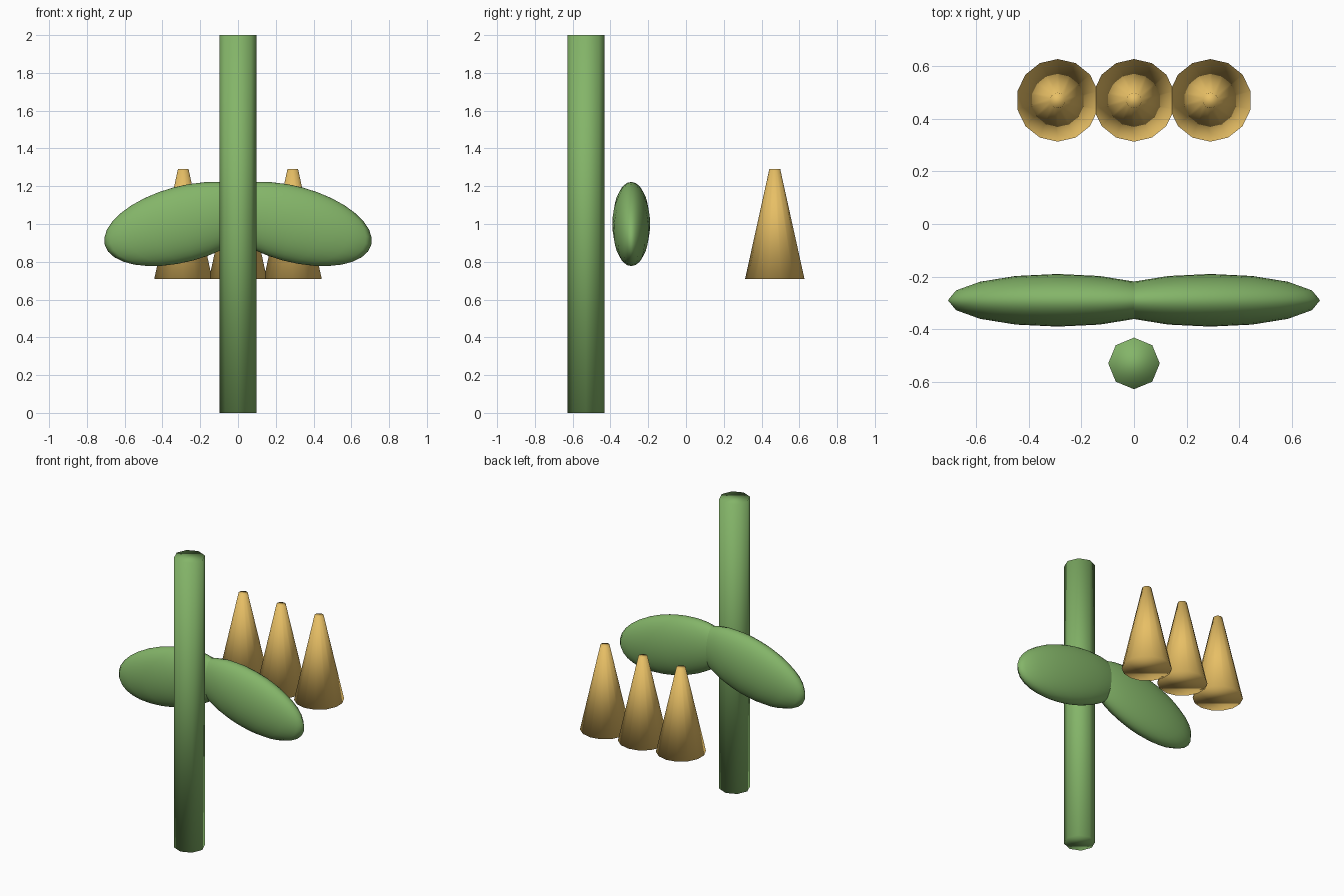
import bpy
from math import radians

if "Cube" in bpy.data.objects:
    bpy.data.objects.remove(bpy.data.objects["Cube"])


def material(name, color):
    m = bpy.data.materials.new(name)
    m.diffuse_color = (*color, 1)
    m.use_nodes = True
    m.node_tree.nodes["Principled BSDF"].inputs["Base Color"].default_value = m.diffuse_color
    return m


green = material("leaf_green", (0.23, 0.46, 0.14))
gold = material("petal_gold", (0.80, 0.52, 0.13))


def finish(name, mat):
    ob = bpy.context.object
    ob.name = name
    ob.data.materials.append(mat)
    bpy.ops.object.shade_smooth()
    return ob


# Upright eight-sided stem
bpy.ops.mesh.primitive_cylinder_add(vertices=8, radius=0.098, depth=2,
                                    location=(0, -0.53, 1))
finish("stem", green)

# Pair of flattened, drooping leaves that overlap in the middle
for side, label in ((-1, "left"), (1, "right")):
    bpy.ops.mesh.primitive_uv_sphere_add(segments=16, ring_count=16, radius=1,
                                         location=(side * 0.29, -0.29, 1),
                                         rotation=(0, side * radians(15), 0))
    leaf = finish("leaf_" + label, green)
    leaf.scale = (0.43, 0.10, 0.20)

# Row of blunt-tipped cones at the back
for i in (-1, 0, 1):
    bpy.ops.mesh.primitive_cone_add(vertices=14, radius1=0.157, radius2=0.029,
                                    depth=0.58, location=(i * 0.29, 0.47, 1))
    finish("cone_%d" % (i + 2), gold)
